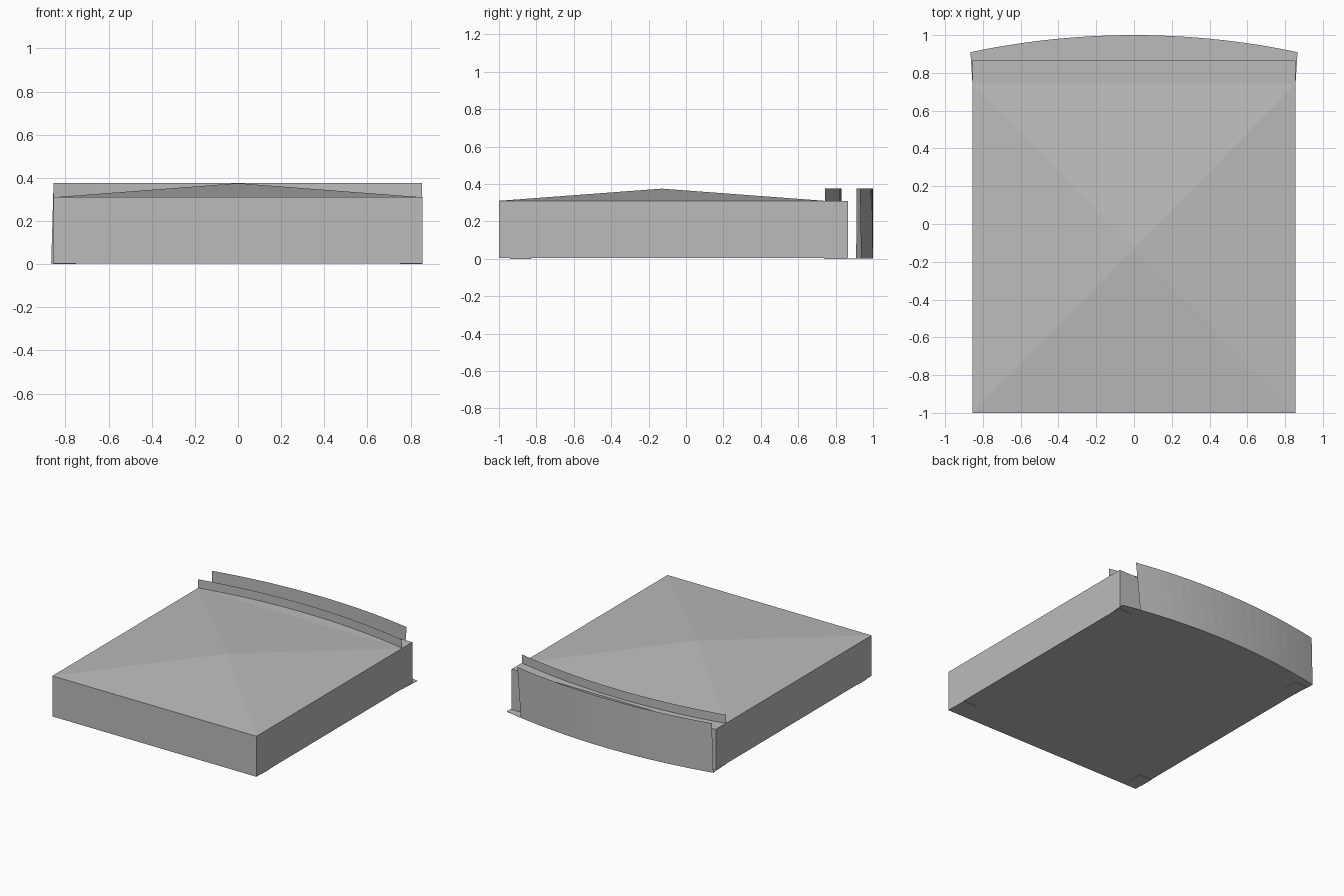
import bpy

if "Cube" in bpy.data.objects:
    bpy.data.objects.remove(bpy.data.objects["Cube"])

HALF_W, FRONT, BACK = 0.855, -1.0, 0.865
EAVE, TOP = 0.31, 0.375
SEGMENTS = 18

grey = bpy.data.materials.new("mid_grey")
grey.diffuse_color = (0.5, 0.5, 0.5, 1)
grey.use_nodes = True
grey.node_tree.nodes["Principled BSDF"].inputs["Base Color"].default_value = grey.diffuse_color


def make(name, verts, faces):
    mesh = bpy.data.meshes.new(name)
    mesh.from_pydata(verts, [], faces)
    mesh.materials.append(grey)
    obj = bpy.data.objects.new(name, mesh)
    bpy.context.collection.objects.link(obj)
    return obj


def arc_y(x, crown):
    """Shallow circular bow whose middle reaches y = crown."""
    radius = 4.2
    return crown - radius + (radius ** 2 - x ** 2) ** 0.5


def curved_wall(name, crown, z0, z1, low, high):
    """Upright bowed sheet; low and high give its x range at bottom and top."""
    verts, faces = [], []
    for i in range(SEGMENTS + 1):
        t = i / SEGMENTS
        for z, (a, b) in ((z0, low), (z1, high)):
            x = a + (b - a) * t
            verts.append((x, arc_y(x, crown), z))
    for i in range(SEGMENTS):
        k = 2 * i
        faces.append((k + 1, k + 3, k + 2, k))
    return make(name, verts, faces)


# Main block with a low hipped top and a flat ledge along the back
W, RIDGE = HALF_W, 0.74
verts = [(-W, FRONT, 0.003), (W, FRONT, 0.003), (W, BACK, 0.003), (-W, BACK, 0.003),
         (-W, FRONT, EAVE), (W, FRONT, EAVE), (W, BACK, EAVE), (-W, BACK, EAVE),
         (W, RIDGE, EAVE), (-W, RIDGE, EAVE), (0, -0.13, TOP)]
faces = [(0, 3, 2, 1), (0, 1, 5, 4), (2, 3, 7, 6), (1, 2, 6, 8, 5), (3, 0, 4, 9, 7),
         (9, 8, 6, 7), (4, 5, 10), (5, 8, 10), (8, 9, 10), (9, 4, 10)]
make("body", verts, faces)

# Thin floor reaching out to the bowed back
outline = [(W, RIDGE), (0.866, 0.91)]
for i in range(1, SEGMENTS):
    x = 0.866 - 1.732 * i / SEGMENTS
    outline.append((x, arc_y(x, 1.0)))
outline += [(-0.866, 0.91), (-W, RIDGE)]
n = len(outline)
verts = [(x, y, z) for z in (0.002, 0.004) for x, y in outline]
faces = [tuple(reversed(range(n))), tuple(range(n, 2 * n))]
faces += [(i, (i + 1) % n, n + (i + 1) % n, n + i) for i in range(n)]
make("back_floor", verts, faces)

# Bowed back wall and the low bowed rail on the ledge
curved_wall("back_wall", 1.0, 0.002, TOP, (-0.866, 0.728), (-0.855, 0.762))
curved_wall("ledge_rail", 0.832, EAVE, TOP, (-0.855, 0.853), (-0.855, 0.853))

# Flat foot pads under the corners
for side, sx in (("left", -1), ("right", 1)):
    for end, y0, y1 in (("front", -0.94, -0.83), ("back", 0.74, 0.86)):
        xs = sorted((sx * 0.75, sx * W))
        v = [(x, y, z) for z in (0, 0.003) for x, y in
             ((xs[0], y0), (xs[1], y0), (xs[1], y1), (xs[0], y1))]
        f = [(3, 2, 1, 0), (4, 5, 6, 7)]
        f += [(i, (i + 1) % 4, 4 + (i + 1) % 4, 4 + i) for i in range(4)]
        make(f"foot_pad_{end}_{side}", v, f)
